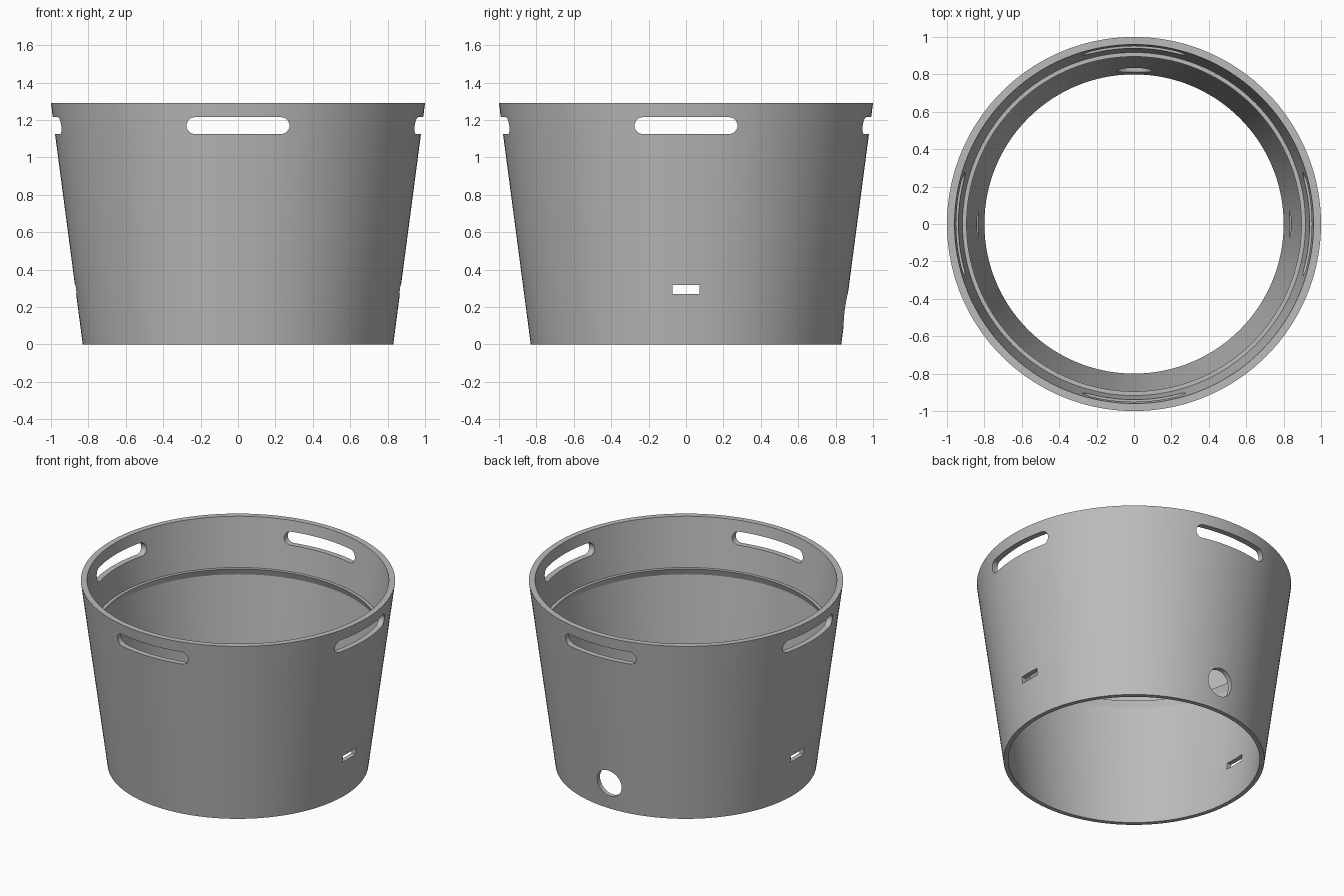
import bpy
import bmesh
import math
from mathutils import Matrix

cube = bpy.data.objects.get("Cube")
if cube:
    bpy.data.objects.remove(cube, do_unlink=True)

grey = bpy.data.materials.new("plain grey")
grey.use_nodes = True
COLOUR = (0.5, 0.5, 0.5, 1)
grey.diffuse_color = COLOUR
grey.node_tree.nodes["Principled BSDF"].inputs["Base Color"].default_value = COLOUR

HEIGHT = 1.29
SEGMENTS = 144


def make_object(name, bm):
    bmesh.ops.recalc_face_normals(bm, faces=bm.faces)
    mesh = bpy.data.meshes.new(name)
    bm.to_mesh(mesh)
    bm.free()
    mesh.materials.append(grey)
    obj = bpy.data.objects.new(name, mesh)
    bpy.context.collection.objects.link(obj)
    return obj


def lathe(name, profile):
    """Spin a closed (radius, height) profile around z."""
    bm = bmesh.new()
    rings = []
    for i in range(SEGMENTS):
        a = 2 * math.pi * i / SEGMENTS
        rings.append([bm.verts.new((r * math.cos(a), r * math.sin(a), z)) for r, z in profile])
    n = len(profile)
    for i, ring in enumerate(rings):
        after = rings[(i + 1) % SEGMENTS]
        for j in range(n):
            k = (j + 1) % n
            bm.faces.new((ring[j], after[j], after[k], ring[k]))
    return make_object(name, bm)


def prism(name, outline, start, end, turn=0):
    """Extrude an (x, z) outline along y, then turn it around z."""
    bm = bmesh.new()
    near = [bm.verts.new((x, start, z)) for x, z in outline]
    far = [bm.verts.new((x, end, z)) for x, z in outline]
    bm.faces.new(near)
    bm.faces.new(far)
    for i in range(len(outline)):
        k = (i + 1) % len(outline)
        bm.faces.new((near[i], near[k], far[k], far[i]))
    bmesh.ops.rotate(bm, verts=bm.verts, matrix=Matrix.Rotation(turn, 3, "Z"))
    obj = make_object(name, bm)
    obj.hide_render = True
    return obj


def pill(half_width, radius, z, steps=16):
    """Outline with round ends; a circle when half_width equals radius."""
    shift = half_width - radius
    points = []
    for side in (1, -1):
        for i in range(steps + 1):
            if shift == 0 and i == steps:
                continue
            a = math.pi * (i / steps - 0.5)
            points.append((side * (shift + radius * math.cos(a)), z + side * radius * math.sin(a)))
    return points


# Tapered wall with a small ledge inside, chamfered underneath
tub = lathe("tub_wall", [
    (0.83, 0), (1.0, HEIGHT), (0.96, HEIGHT),
    (0.917, 0.95), (0.895, 0.95), (0.912, 0.905), (0.80, 0),
])

# Four handle slots, two side vents and one round port at the back
quarter = math.pi / 2
handle = pill(0.275, 0.045, 1.17)
vent = [(-0.073, 0.27), (0.073, 0.27), (0.073, 0.317), (-0.073, 0.317)]
port = pill(0.095, 0.095, 0.19)
cutters = [
    prism("handle_cutter_front_back", handle, -1.2, 1.2),
    prism("handle_cutter_sides", handle, -1.2, 1.2, quarter),
    prism("vent_cutter", vent, -1.2, 1.2, quarter),
    prism("port_cutter", port, 0.5, 1.2),
]
for cutter in cutters:
    mod = tub.modifiers.new(cutter.name, "BOOLEAN")
    mod.operation = "DIFFERENCE"
    mod.solver = "EXACT"
    mod.object = cutter

# Apply the cuts and drop the cutters
bpy.context.view_layer.update()
cut_mesh = bpy.data.meshes.new_from_object(tub.evaluated_get(bpy.context.evaluated_depsgraph_get()))
tub.modifiers.clear()
tub.data = cut_mesh
for cutter in cutters:
    bpy.data.objects.remove(cutter, do_unlink=True)

bpy.context.view_layer.objects.active = tub
tub.select_set(True)
bpy.ops.object.shade_smooth_by_angle(angle=math.radians(20))
